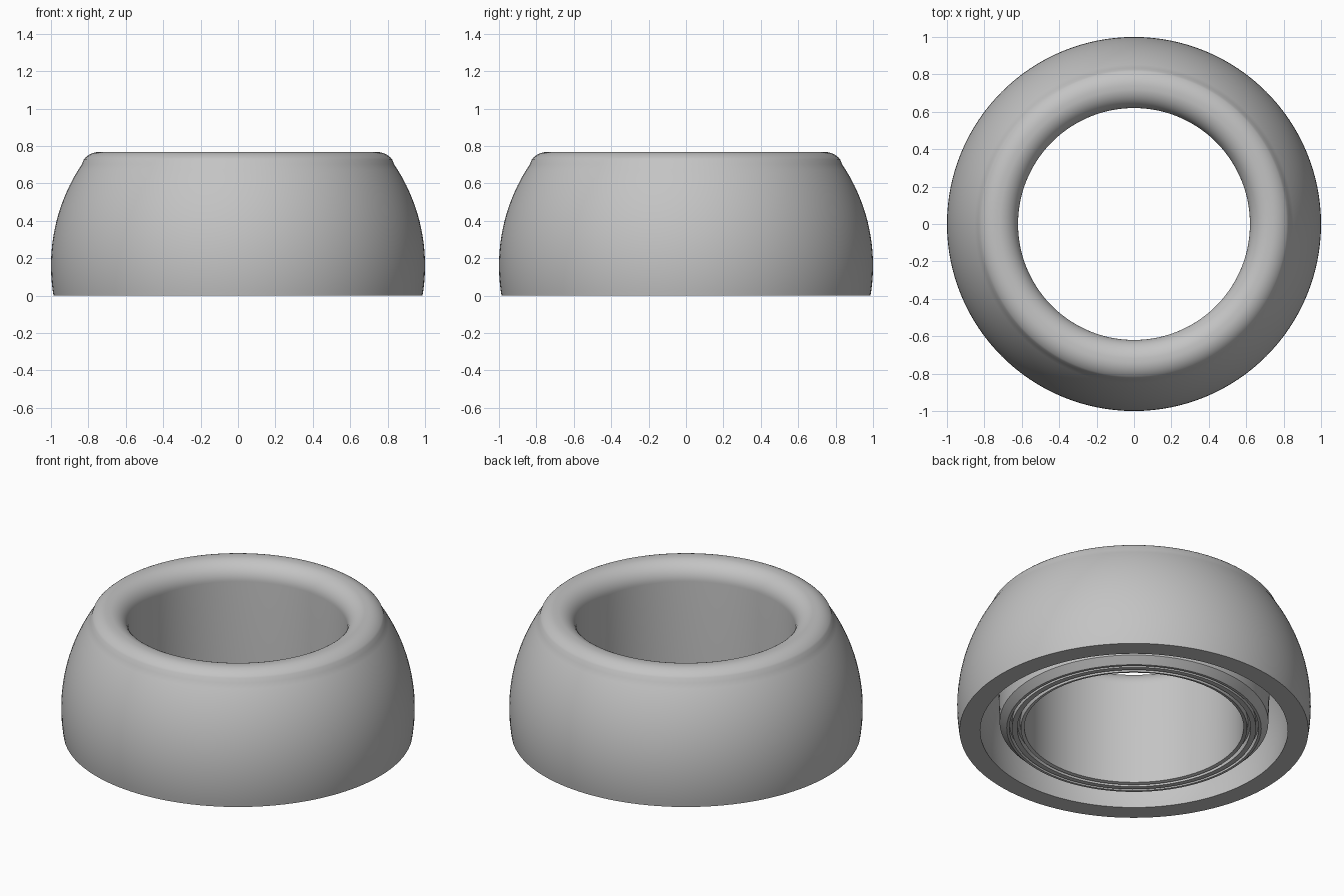
import bpy
import bmesh
from math import cos, sin, pi, radians, sqrt

cube = bpy.data.objects.get("Cube")
if cube:
    bpy.data.objects.remove(cube, do_unlink=True)

SEGMENTS = 128

# Single plain grey material
grey = bpy.data.materials.new("plain grey")
grey.use_nodes = True
color = (0.55, 0.55, 0.55, 1)
grey.diffuse_color = color
grey.node_tree.nodes["Principled BSDF"].inputs["Base Color"].default_value = color


def arc(r, z, radius, start, end, steps):
    """Points (radius, height) on an arc, angles in degrees."""
    angles = [radians(start + (end - start) * i / steps) for i in range(steps + 1)]
    return [(r + radius * cos(a), z + radius * sin(a)) for a in angles]


def lathe(name, profile):
    """Revolve a closed (radius, height) profile around z."""
    bm = bmesh.new()
    rings = []
    for i in range(SEGMENTS):
        a = 2 * pi * i / SEGMENTS
        rings.append([bm.verts.new((r * cos(a), r * sin(a), z)) for r, z in profile])
    n = len(profile)
    for i, ring in enumerate(rings):
        following = rings[(i + 1) % SEGMENTS]
        for j in range(n):
            k = (j + 1) % n
            bm.faces.new((ring[j], following[j], following[k], ring[k]))
    bmesh.ops.recalc_face_normals(bm, faces=bm.faces)
    mesh = bpy.data.meshes.new(name)
    bm.to_mesh(mesh)
    bm.free()
    mesh.materials.append(grey)
    obj = bpy.data.objects.new(name, mesh)
    bpy.context.collection.objects.link(obj)
    bpy.ops.object.select_all(action='DESELECT')
    obj.select_set(True)
    bpy.context.view_layer.objects.active = obj
    bpy.ops.object.shade_smooth_by_angle(angle=radians(28))
    return obj


# Bulging outer skin, rounded shoulder and rolled inner lip
bulge = arc(0.03, 0.16, 0.97, -9.5, 34, 22)
shoulder = arc(0.74, 0.658, 0.11, 40, 90, 8)
lip = arc(0.73, 0.658, 0.11, 90, 180, 14)

# Grooved lower end of the inner sleeve, from the bore outwards
sleeve_end = [(0.62, 0.02), (0.64, 0.015), (0.645, 0.05), (0.66, 0.05),
              (0.66, 0.015), (0.69, 0.015), (0.69, 0.05), (0.705, 0.05),
              (0.705, 0.015), (0.72, 0.015), (0.76, 0.055)]

# Hollow between sleeve and skin, running parallel to the skin
hollow = arc(0.03, 0.16, 0.855, 29, -10.8, 18)

lathe("ring_shell", bulge + shoulder + lip[1:] + sleeve_end + hollow)
